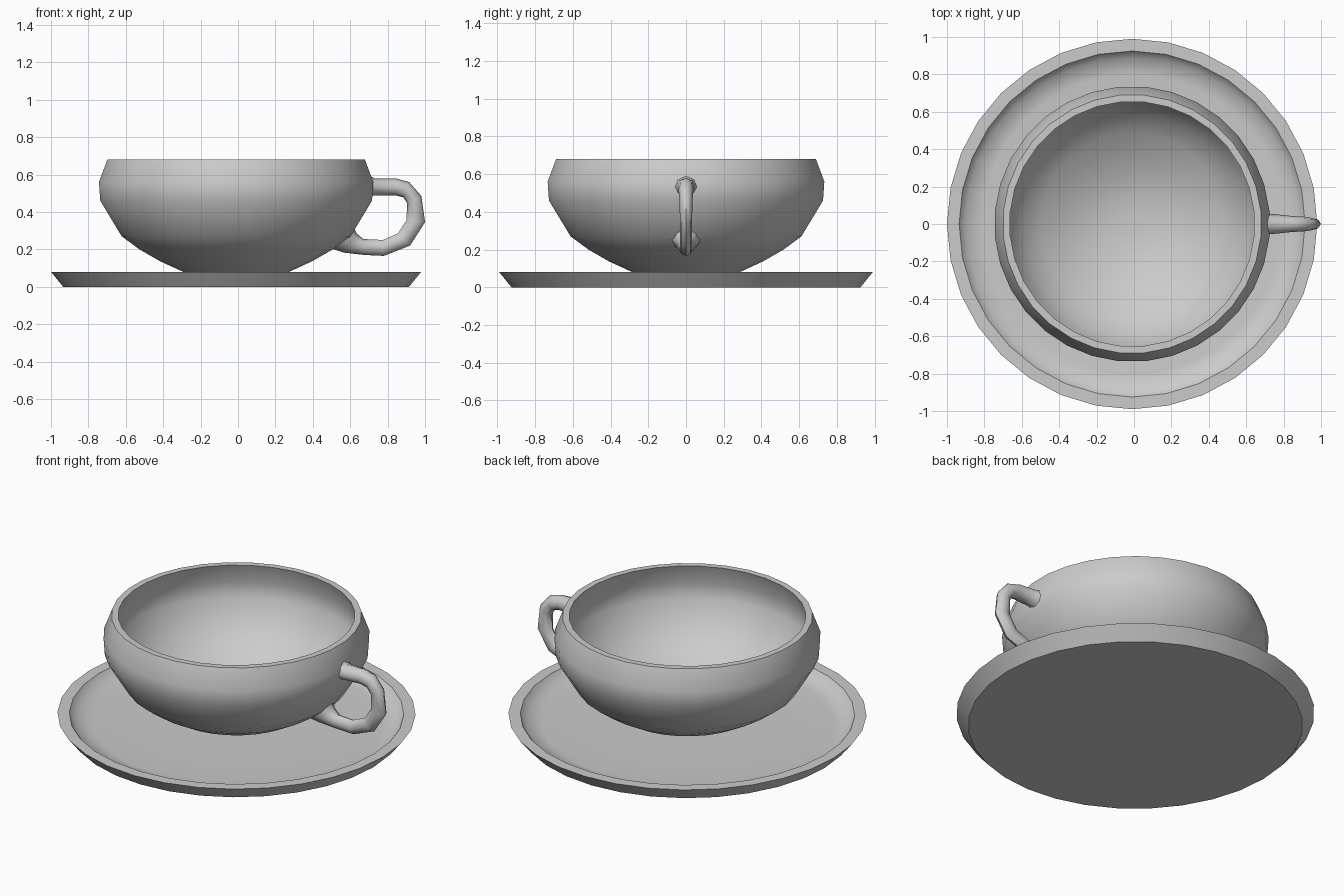
import bpy, bmesh
from math import cos, sin, pi, radians
from mathutils import Vector

if "Cube" in bpy.data.objects:
    bpy.data.objects.remove(bpy.data.objects["Cube"])

CX = -0.01   # the round parts sit slightly left so the handle fits the frame
SEGS = 32


def finish(name, bm):
    bmesh.ops.recalc_face_normals(bm, faces=bm.faces)
    mesh = bpy.data.meshes.new(name)
    bm.to_mesh(mesh)
    bm.free()
    ob = bpy.data.objects.new(name, mesh)
    bpy.context.collection.objects.link(ob)
    bpy.ops.object.select_all(action='DESELECT')
    ob.select_set(True)
    bpy.context.view_layer.objects.active = ob
    bpy.ops.object.shade_smooth_by_angle(angle=radians(50))
    return ob


def bridge(bm, rings):
    for a, b in zip(rings, rings[1:]):
        n = len(a)
        for i in range(n):
            j = (i + 1) % n
            bm.faces.new((a[i], a[j], b[j], b[i]))
    bm.faces.new(rings[0])
    bm.faces.new(rings[-1])


def lathe(name, profile, turn=0.0):
    bm = bmesh.new()
    rings = []
    for r, z in profile:
        angles = [2 * pi * (i + turn) / SEGS for i in range(SEGS)]
        rings.append([bm.verts.new((CX + r * cos(a), r * sin(a), z)) for a in angles])
    bridge(bm, rings)
    return finish(name, bm)


# saucer with a narrow flat rim and a shallow well
lathe("saucer", [(0.3, 0), (0.8, 0), (0.925, 0), (0.99, 0.08), (0.925, 0.08),
                 (0.89, 0.035), (0.8, 0.025), (0.5, 0.025), (0.2, 0.025)])

# cup bowl: outer wall up, over the flat lip, inner wall down
lathe("cup_bowl", [(0.1, 0.025), (0.18, 0.04), (0.285, 0.08), (0.41, 0.137),
                   (0.52, 0.2), (0.615, 0.27), (0.73, 0.46), (0.737, 0.56),
                   (0.692, 0.68), (0.655, 0.68), (0.698, 0.56), (0.69, 0.47),
                   (0.585, 0.295), (0.49, 0.225), (0.39, 0.165), (0.27, 0.11),
                   (0.15, 0.08), (0.06, 0.073)], turn=0.5)

# handle: each section spans outer point to inner point (x, z), plus a half width
sections = [((0.695, 0.60), (0.68, 0.44), 0.085),
            ((0.73, 0.58), (0.72, 0.488), 0.055),
            ((0.84, 0.58), (0.845, 0.488), 0.043),
            ((0.915, 0.56), (0.885, 0.478), 0.04),
            ((0.98, 0.485), (0.905, 0.445), 0.035),
            ((1.0, 0.345), (0.90, 0.355), 0.032),
            ((0.92, 0.22), (0.855, 0.285), 0.032),
            ((0.78, 0.165), (0.775, 0.25), 0.032),
            ((0.675, 0.17), (0.67, 0.255), 0.035),
            ((0.57, 0.182), (0.635, 0.285), 0.055),
            ((0.495, 0.205), (0.615, 0.325), 0.09)]
bm = bmesh.new()
rings = []
for outer, inner, half in sections:
    o = Vector((outer[0], 0, outer[1]))
    n = Vector((inner[0], 0, inner[1]))
    mid, arm = (o + n) / 2, (o - n) / 2
    rings.append([bm.verts.new(mid + arm * cos(a) + Vector((0, half * sin(a), 0)))
                  for a in [2 * pi * k / 8 for k in range(8)]])
bridge(bm, rings)
finish("cup_handle", bm)
